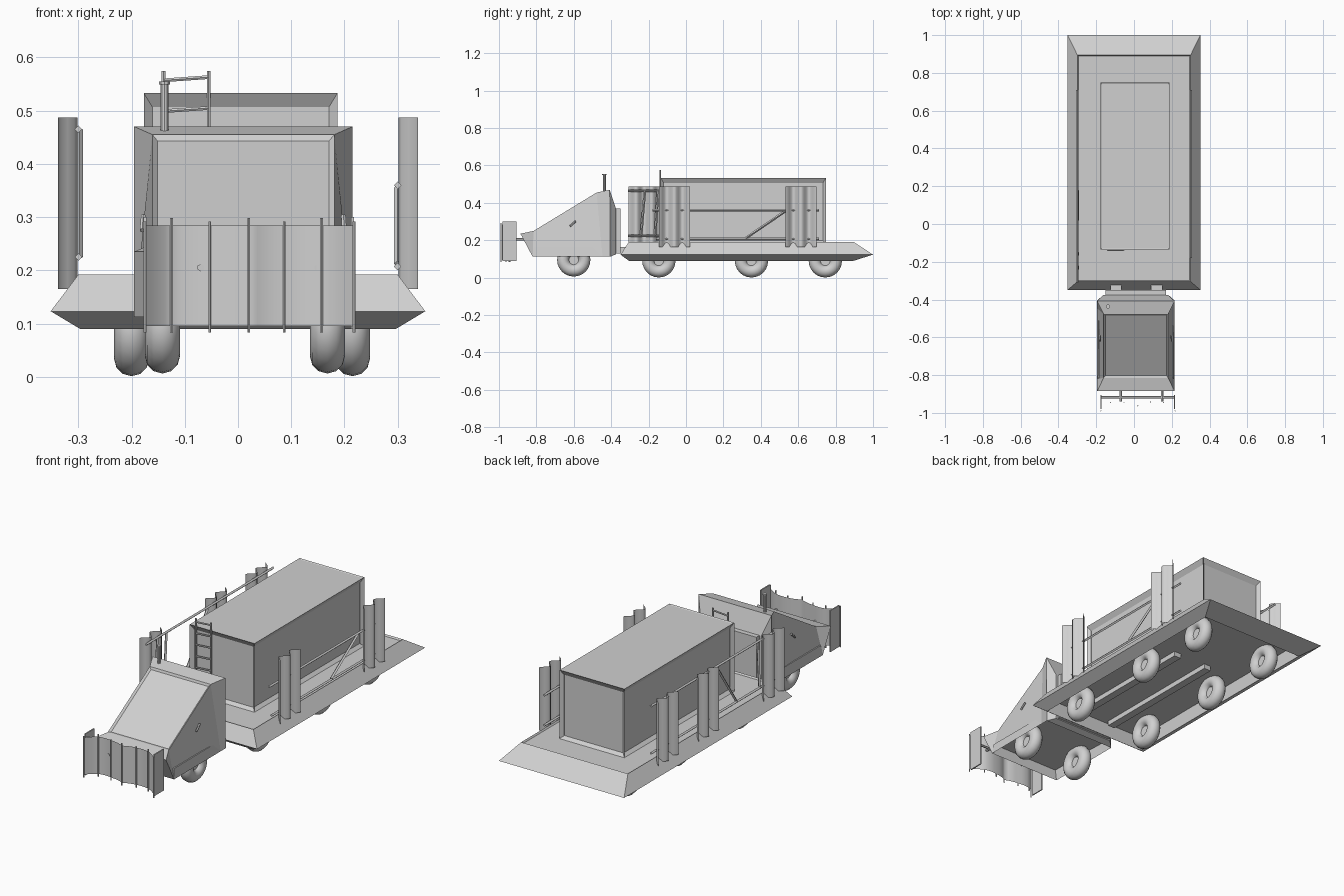
import bpy, bmesh, math
from mathutils import Vector

cube = bpy.data.objects.get("Cube")
if cube:
    bpy.data.objects.remove(cube, do_unlink=True)

grey = bpy.data.materials.new("light grey")
grey.use_nodes = True
GREY = (0.63, 0.63, 0.63, 1)
grey.diffuse_color = GREY
grey.node_tree.nodes["Principled BSDF"].inputs["Base Color"].default_value = GREY


def finish(bm, name):
    bmesh.ops.recalc_face_normals(bm, faces=bm.faces)
    mesh = bpy.data.meshes.new(name)
    bm.to_mesh(mesh)
    bm.free()
    mesh.materials.append(grey)
    ob = bpy.data.objects.new(name, mesh)
    bpy.context.collection.objects.link(ob)
    return ob


def loft(bm, rings):
    """Closed solid through rings with equal point counts."""
    loops = [[bm.verts.new(p) for p in r] for r in rings]
    n = len(loops[0])
    for a, b in zip(loops, loops[1:]):
        for i in range(n):
            bm.faces.new((a[i], a[(i + 1) % n], b[(i + 1) % n], b[i]))
    bm.faces.new(loops[0][::-1])
    bm.faces.new(loops[-1])
    bmesh.ops.recalc_face_normals(bm, faces=bm.faces)
    bm.normal_update()


def rect(x0, x1, y0, y1, z):
    return [(x0, y0, z), (x1, y0, z), (x1, y1, z), (x0, y1, z)]


def box(name, x0, x1, y0, y1, z0, z1):
    bm = bmesh.new()
    loft(bm, [rect(x0, x1, y0, y1, z0), rect(x0, x1, y0, y1, z1)])
    return finish(bm, name)


def bar(name, a, b, radius=0.006, sides=6):
    """Straight rod between two points."""
    a, b = Vector(a), Vector(b)
    bm = bmesh.new()
    bmesh.ops.create_cone(bm, cap_ends=True, segments=sides, radius1=radius,
                          radius2=radius, depth=(b - a).length)
    turn = Vector((0, 0, 1)).rotation_difference(b - a).to_matrix()
    bmesh.ops.rotate(bm, verts=bm.verts, matrix=turn)
    bmesh.ops.translate(bm, verts=bm.verts, vec=(a + b) / 2)
    return finish(bm, name)


def sheet(name, plan, z0, z1):
    """Bent upright metal sheet following a plan line."""
    bm = bmesh.new()
    low = [bm.verts.new((x, y, z0)) for x, y in plan]
    high = [bm.verts.new((x, y, z1)) for x, y in plan]
    for i in range(len(plan) - 1):
        face = bm.faces.new((low[i], low[i + 1], high[i + 1], high[i]))
        face.smooth = True
    return finish(bm, name)


def inset(bm, faces, thickness, depth):
    bmesh.ops.inset_individual(bm, faces=faces, thickness=thickness, depth=depth)
    bm.normal_update()


# Trailer bed with flared rim, shallow recess above and hollow underside
bm = bmesh.new()
loft(bm, [rect(-0.297, 0.297, -0.305, 0.895, 0.09),
          rect(-0.352, 0.352, -0.35, 1.0, 0.123),
          rect(-0.30, 0.30, -0.305, 0.895, 0.192)])
inset(bm, [f for f in bm.faces if f.normal.z > 0.99], 0.008, -0.008)
inset(bm, [f for f in bm.faces if f.normal.z < -0.99], 0.006, -0.07)
finish(bm, "trailer_bed")
for x in (-0.09, 0.10):
    box("chassis_beam", x - 0.02, x + 0.02, -0.28, 0.45, 0.135, 0.165)

# Cargo container with sunken panels, deeper sill along the top
bm = bmesh.new()
loft(bm, [rect(-0.177, 0.187, -0.135, 0.748, 0.184),
          rect(-0.177, 0.187, -0.135, 0.748, 0.533)])
walls = [f for f in bm.faces if abs(f.normal.z) < 0.1]
inset(bm, walls, 0.02, -0.016)
for f in walls:
    for v in f.verts:
        if v.co.z > 0.4:
            v.co.z -= 0.012
bm.normal_update()
inset(bm, [f for f in bm.faces if f.normal.z > 0.99], 0.009, -0.003)
finish(bm, "cargo_container")

# Cab: sloped screen narrower than the belt, tapered back, hollow below
WIDE, NARROW, MID = 0.205, 0.171, 0.01
CAB = {  # half width, y, z
    "lip": (WIDE, -0.885, 0.235), "hood": (NARROW, -0.815, 0.25),
    "brow": (NARROW, -0.478, 0.455), "roof": (WIDE, -0.408, 0.47),
    "back_top": (NARROW, -0.375, 0.37), "back_low": (NARROW, -0.375, 0.125),
    "heel": (WIDE, -0.405, 0.112), "sill": (WIDE, -0.446, 0.112),
    "toe": (WIDE, -0.82, 0.112),
}
bm = bmesh.new()
left, right = ({k: bm.verts.new((MID + s * w, y, z)) for k, (w, y, z) in CAB.items()}
               for s in (1, -1))
ring = ["lip", "hood", "brow", "roof", "back_top", "back_low", "heel"]
for a, b in list(zip(ring, ring[1:])) + [("toe", "lip")]:
    bm.faces.new((left[a], left[b], right[b], right[a]))
floor = ["heel", "sill", "toe"]
bm.faces.new([left[k] for k in floor] + [right[k] for k in reversed(floor)])
for side in (left, right):
    for names in (("lip", "hood", "toe"), ("hood", "brow", "sill", "toe"),
                  ("brow", "roof", "heel", "sill"),
                  ("roof", "back_top", "back_low", "heel")):
        bm.faces.new([side[k] for k in names])
bmesh.ops.recalc_face_normals(bm, faces=bm.faces)
bm.normal_update()
screen = [f for f in bm.faces if {left["hood"], right["brow"]} <= set(f.verts)]
inset(bm, screen, 0.014, -0.008)
inset(bm, [f for f in bm.faces if f.normal.z < -0.99], 0.008, -0.05)
finish(bm, "cab")
box("cab_back_panel", -0.15, 0.17, -0.38, -0.35, 0.13, 0.37)
for x in (-0.095, 0.12):
    box("coupling", x - 0.03, x + 0.03, -0.355, -0.315, 0.13, 0.165)
for s in (-1, 1):
    bar("door_handle", (MID + s * 0.19, -0.62, 0.275), (MID + s * 0.188, -0.59, 0.302), 0.005)

# Exhaust stack
bar("exhaust_stack", (-0.138, -0.437, 0.44), (-0.138, -0.437, 0.55), 0.008, 10)
bar("exhaust_cap", (-0.138, -0.437, 0.549), (-0.138, -0.437, 0.555), 0.011, 10)

# Ladder on the container front
for x in (-0.14, -0.055):
    bar("ladder_rail", (x, -0.138, 0.19), (x, -0.138, 0.575), 0.004)
for i in range(6):
    z = 0.56 - i * 0.058
    bar("ladder_rung", (-0.14, -0.138, z - 0.003), (-0.055, -0.138, z + 0.003), 0.004)

# Scalloped ram shield carried on struts ahead of the cab
ribs = [(-0.175, -0.985), (-0.125, -0.94), (-0.053, -0.94), (0.02, -0.958),
        (0.087, -0.938), (0.157, -0.942), (0.218, -0.985)]
plan = []
for (xa, ya), (xb, yb) in zip(ribs, ribs[1:]):
    for k in range(4):
        t = k / 4
        plan.append((xa + (xb - xa) * t,
                     ya + (yb - ya) * t + 0.004 * math.sin(math.pi * t)))
plan.append(ribs[-1])
sheet("ram_shield", plan, 0.095, 0.284)
for i, (x, y) in enumerate(ribs):
    bar("shield_rib", (x, y - 0.004, 0.083), (x, y - 0.004, 0.292 + 0.006 * (i % 2)), 0.003)
bar("shield_crossbar", (-0.175, -0.917, 0.205), (0.218, -0.917, 0.205), 0.006)
for x in (-0.175, 0.215):
    box("shield_end_post", x - 0.003, x + 0.003, -0.98, -0.905, 0.09, 0.30)
for x in (-0.07, 0.15):
    bar("shield_strut", (x, -0.86, 0.205), (x, -0.94, 0.205), 0.007)

# Corrugated side armour panels
ARMOUR = {1: (-0.062, 0.615), -1: (-0.225, 0.30, 0.625)}
for side, centres in ARMOUR.items():
    for c in centres:
        wave = []
        for k in range(17):
            t = k / 8 - 1
            out = 0.32 + 0.018 * math.cos(2 * math.pi * t)
            wave.append((side * out, c + 0.083 * t))
        sheet("side_armour", wave, 0.165, 0.487)

# Rails and braces holding the armour
RAILS = [
    ((0.3, -0.18, 0.36), (0.3, 0.71, 0.36)),
    ((0.3, -0.16, 0.207), (0.3, 0.71, 0.207)),
    ((0.3, 0.32, 0.212), (0.3, 0.53, 0.355)),
    ((-0.3, -0.31, 0.465), (-0.3, 0.71, 0.465)),
    ((-0.3, -0.31, 0.225), (-0.3, 0.71, 0.225)),
    ((-0.298, 0.18, 0.46), (-0.298, 0.02, 0.225)),
    ((-0.298, -0.22, 0.465), (-0.298, -0.24, 0.225)),
    ((-0.298, -0.15, 0.465), (-0.298, -0.165, 0.225)),
]
for a, b in RAILS:
    bar("armour_rail", a, b, 0.007, 4)

# Wheels: rounded tyres with small hubs
AXLES = [(-0.6, -0.142, 0.168, 0.095), (-0.145, -0.2, 0.215, 0.09),
         (0.35, -0.2, 0.215, 0.09), (0.745, -0.2, 0.215, 0.09)]
for y, left_x, right_x, z in AXLES:
    for x in (left_x, right_x):
        bpy.ops.mesh.primitive_torus_add(
            location=(x, y, z), rotation=(0, math.pi / 2, 0), major_segments=24,
            minor_segments=12, major_radius=0.056, minor_radius=0.033)
        tyre = bpy.context.object
        tyre.name = "tyre"
        tyre.data.materials.append(grey)
        bpy.ops.object.shade_smooth()
        bar("hub", (x - 0.012, y, z), (x + 0.012, y, z), 0.026, 12)
